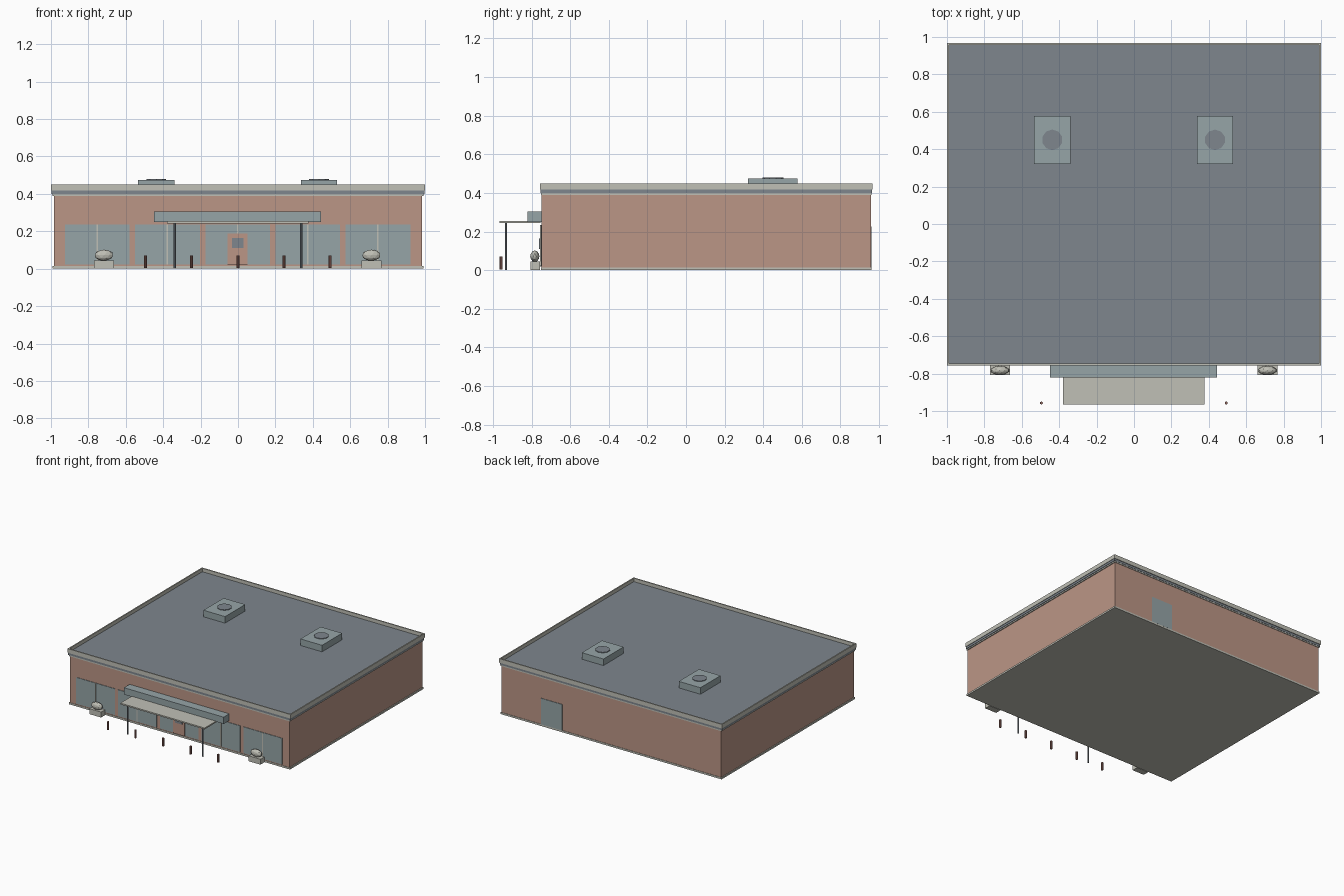
import bpy, bmesh
from mathutils import Matrix

cube = bpy.data.objects.get("Cube")
if cube:
    bpy.data.objects.remove(cube, do_unlink=True)


def material(name, rgb):
    m = bpy.data.materials.new(name)
    m.use_nodes = True
    color = (*rgb, 1)
    m.diffuse_color = color
    m.node_tree.nodes["Principled BSDF"].inputs["Base Color"].default_value = color
    return m


BRICK = material("brick", (0.50, 0.305, 0.24))
GLASS = material("blue grey glass", (0.305, 0.376, 0.39))
SLATE = material("slate grey", (0.21, 0.24, 0.27))
CREAM = material("cream stone", (0.53, 0.53, 0.47))
POST = material("dark red", (0.26, 0.12, 0.10))


def finish(name, bm, *mats):
    mesh = bpy.data.meshes.new(name)
    bm.to_mesh(mesh)
    bm.free()
    for m in mats:
        mesh.materials.append(m)
    obj = bpy.data.objects.new(name, mesh)
    bpy.context.collection.objects.link(obj)
    return obj


def box_mesh(x, y, z):
    bm = bmesh.new()
    size = [b - a for a, b in (x, y, z)]
    mid = [(a + b) / 2 for a, b in (x, y, z)]
    bmesh.ops.create_cube(bm, size=1, matrix=Matrix.Translation(mid) @ Matrix.Diagonal((*size, 1)))
    return bm


def box(name, x, y, z, mat):
    return finish(name, box_mesh(x, y, z), mat)


def cylinder(name, x, y, z, radius, sides, mat):
    bm = bmesh.new()
    bmesh.ops.create_cone(bm, cap_ends=True, segments=sides, radius1=radius, radius2=radius,
                          depth=z[1] - z[0], matrix=Matrix.Translation((x, y, sum(z) / 2)))
    return finish(name, bm, mat)


FRONT, BACK = -0.748, 0.957


def slab(name, grow, z, mat):
    """Full-footprint layer that overhangs the walls by grow."""
    w = 0.985 + grow
    return box(name, (-w, w), (FRONT - grow / 2, BACK + grow / 2), z, mat)


# Walls and the trim layers
slab("walls", 0, (0.01, 0.395), BRICK)
slab("base_trim", 0.007, (0, 0.014), CREAM)
slab("lower_cornice", 0.007, (0.39, 0.4), CREAM)
slab("cornice_band", 0.011, (0.4, 0.417), SLATE)

# Parapet with a sunken roof
bm = box_mesh((-1, 1), (-0.756, 0.967), (0.417, 0.45))
top = max(bm.faces, key=lambda f: f.calc_center_median().z)
bmesh.ops.inset_region(bm, faces=[top], thickness=0.014)
rim_edges = bmesh.ops.extrude_face_region(bm, geom=[top])
new = rim_edges["geom"]
bmesh.ops.translate(bm, vec=(0, 0, -0.028), verts=[g for g in new if isinstance(g, bmesh.types.BMVert)])
for f in new:
    if isinstance(f, bmesh.types.BMFace):
        f.material_index = 1
if top.is_valid:
    bm.faces.remove(top)
bmesh.ops.recalc_face_normals(bm, faces=bm.faces)
finish("parapet_and_roof", bm, CREAM, SLATE)

# Shop windows with centre mullions
for i in range(5):
    cx = -0.002 + (i - 2) * 0.375
    box(f"window_{i}", (cx - 0.173, cx + 0.173), (FRONT - 0.004, FRONT + 0.004), (0.022, 0.235), GLASS)
    box(f"mullion_{i}", (cx - 0.004, cx + 0.004), (FRONT - 0.007, FRONT), (0.022, 0.235), CREAM)

# Entrance panel with a small plate, and the back door
box("entrance_panel", (-0.055, 0.05), (FRONT - 0.009, FRONT), (0.02, 0.188), BRICK)
box("entrance_plate", (-0.032, 0.03), (FRONT - 0.012, FRONT - 0.007), (0.11, 0.165), SLATE)
box("back_door", (0.44, 0.63), (BACK - 0.004, BACK + 0.004), (0.014, 0.225), GLASS)

# Entrance canopy
box("canopy_fascia", (-0.449, 0.445), (-0.82, FRONT), (0.25, 0.305), GLASS)
box("canopy_slab", (-0.38, 0.376), (-0.965, FRONT - 0.005), (0.243, 0.254), CREAM)

for side, s in (("left", 1), ("right", -1)):
    cylinder(f"canopy_post_{side}", s * 0.338, -0.932, (0, 0.245), 0.006, 8, SLATE)
    # Planters with low shrubs
    px = s * 0.715 - 0.002
    box(f"planter_{side}", (px - 0.053, px + 0.053), (-0.806, FRONT - 0.007), (0, 0.044), CREAM)
    bm = bmesh.new()
    bmesh.ops.create_icosphere(bm, subdivisions=2, radius=1,
                               matrix=Matrix.Translation((px, -0.783, 0.072)) @ Matrix.Diagonal((0.05, 0.024, 0.03, 1)))
    finish(f"shrub_{side}", bm, CREAM)
    # Rooftop units
    ux = s * 0.435 - 0.002
    box(f"roof_unit_{side}", (ux - 0.097, ux + 0.097), (0.32, 0.578), (0.42, 0.475), GLASS)
    cylinder(f"roof_fan_{side}", ux, 0.45, (0.47, 0.48), 0.055, 10, SLATE)

# Bollards
for i in range(5):
    cylinder(f"bollard_{i}", (i - 2) * 0.247 - 0.001, -0.957, (0.004, 0.07), 0.008, 8, POST)
